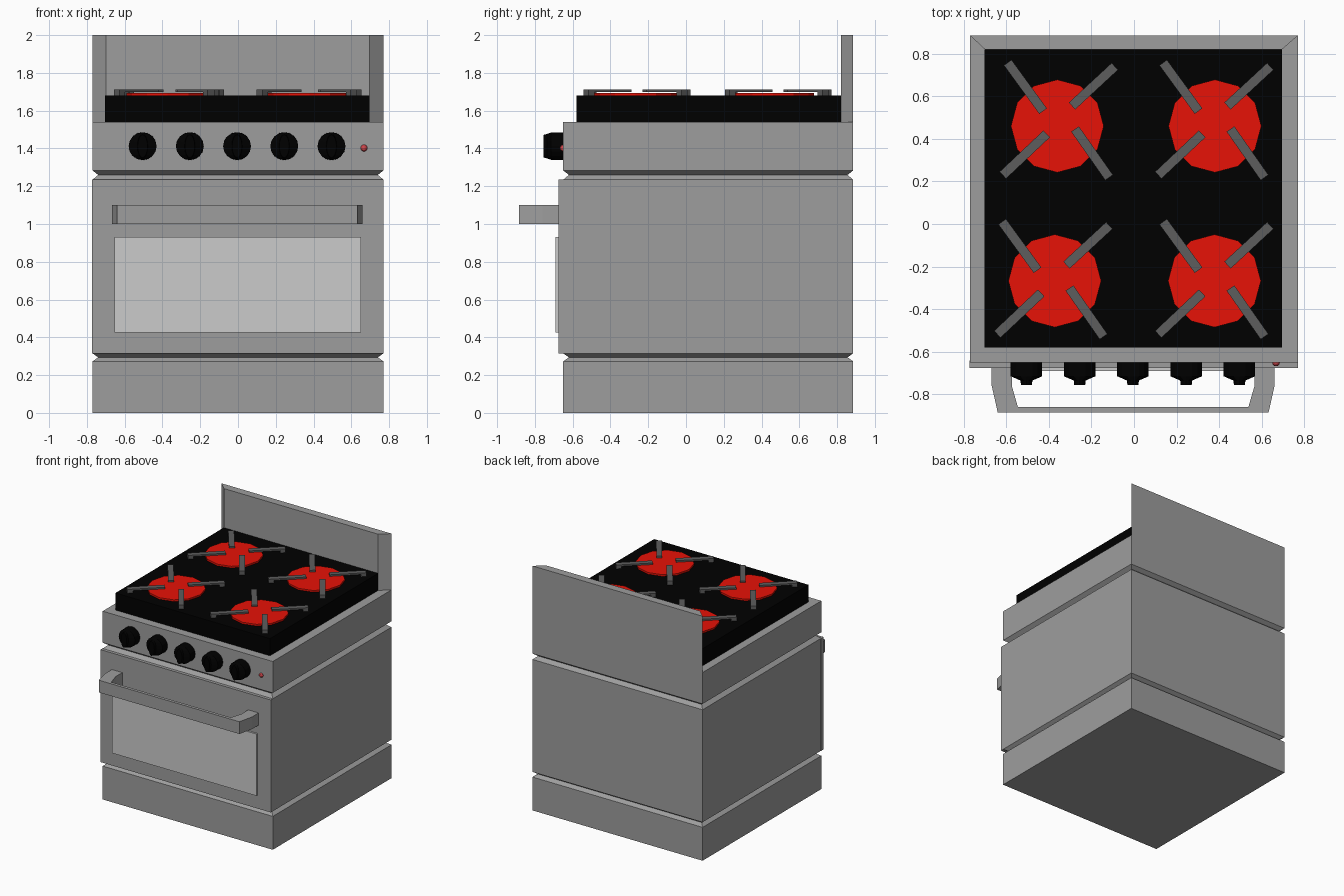
import bpy
from math import cos, sin, pi
from mathutils import Vector

if "Cube" in bpy.data.objects:
    bpy.data.objects.remove(bpy.data.objects["Cube"])


def material(name, rgb):
    m = bpy.data.materials.new(name)
    m.diffuse_color = (*rgb, 1)
    m.use_nodes = True
    m.node_tree.nodes["Principled BSDF"].inputs["Base Color"].default_value = m.diffuse_color
    return m


STEEL = material("body_steel", (0.34, 0.34, 0.34))
BLACK = material("black_enamel", (0.0, 0.0, 0.0))
RED = material("burner_red", (0.8, 0.006, 0.002))
PINK = material("indicator_red", (0.6, 0.06, 0.07))
GLASS = material("window_glass", (0.8, 0.8, 0.8))
IRON = material("grate_iron", (0.11, 0.11, 0.11))


def loft(name, rings, mat=STEEL):
    """Skin a stack of equal-length point rings and cap both ends."""
    n = len(rings[0])
    verts = [p for ring in rings for p in ring]
    faces = [list(range(n))[::-1], list(range(len(verts) - n, len(verts)))]
    for k in range(len(rings) - 1):
        for i in range(n):
            j = (i + 1) % n
            faces.append((k * n + i, k * n + j, (k + 1) * n + j, (k + 1) * n + i))
    mesh = bpy.data.meshes.new(name)
    mesh.from_pydata(verts, [], faces)
    mesh.materials.append(mat)
    ob = bpy.data.objects.new(name, mesh)
    bpy.context.collection.objects.link(ob)
    return ob


def prism(name, outline, z0, z1, mat=STEEL):
    return loft(name, [[(x, y, z) for x, y in outline] for z in (z0, z1)], mat)


def box(name, x0, x1, y0, y1, z0, z1, mat=STEEL):
    return prism(name, [(x0, y0), (x1, y0), (x1, y1), (x0, y1)], z0, z1, mat)


def body_ring(z, inset):
    x, y0, y1 = 0.77 - inset, -0.65 + inset, 0.885 - inset
    return [(-x, y0, z), (x, y0, z), (x, y1, z), (-x, y1, z)]


# Body with two V grooves running all round
loft("oven_body", [body_ring(z, i) for z, i in (
    (0, 0), (0.273, 0), (0.294, 0.03), (0.315, 0), (1.235, 0),
    (1.26, 0.03), (1.283, 0), (1.54, 0))])

# Door, window and back panel with angled ends
box("oven_door", -0.772, 0.77, -0.676, -0.64, 0.315, 1.235)
box("door_window", -0.655, 0.65, -0.691, -0.67, 0.425, 0.93, GLASS)
prism("back_panel", [(-0.70, 0.82), (0.695, 0.82), (0.77, 0.885), (-0.77, 0.885)], 1.54, 2.0)

# Door handle bracket
prism("door_handle", [
    (-0.668, -0.67), (-0.668, -0.76), (-0.64, -0.885), (0.632, -0.885),
    (0.66, -0.76), (0.66, -0.67), (0.566, -0.67), (0.566, -0.76),
    (0.537, -0.86), (-0.545, -0.86), (-0.574, -0.76), (-0.574, -0.67)], 1.0, 1.1)

# Cooktop slab
box("cooktop", -0.703, 0.695, -0.58, 0.82, 1.54, 1.68, BLACK)

# Control knobs: round barrel narrowing to an upright grip
for k in range(5):
    cx = -0.505 + 0.25 * k
    loft(f"control_knob_{k + 1}", [
        [(cx + rx * cos(i * pi / 8), y, 1.412 + rz * sin(i * pi / 8)) for i in range(16)]
        for y, rx, rz in ((-0.64, 0.074, 0.074), (-0.715, 0.074, 0.072),
                          (-0.735, 0.028, 0.065), (-0.755, 0.026, 0.06))], BLACK)

# Indicator lamp
bpy.ops.mesh.primitive_uv_sphere_add(segments=12, ring_count=6, radius=0.018,
                                     location=(0.667, -0.65, 1.402))
lamp = bpy.context.object
lamp.name = "indicator_lamp"
lamp.data.materials.append(PINK)

# Burner plates
plates = [(-0.36, 0.46), (0.38, 0.46), (-0.372, -0.267), (0.378, -0.267)]
for k, (cx, cy) in enumerate(plates):
    prism(f"burner_plate_{k + 1}", [(cx + 0.218 * cos(i * pi / 6), cy + 0.218 * sin(i * pi / 6))
                                    for i in range(12)], 1.67, 1.694, RED)

# Pan supports: four arms per burner, each a thin bar with a foot at the outer end
arms = [((-0.233, 0.298), (-0.067, 0.07)), ((0.27, 0.28), (0.069, 0.094)),
        ((-0.256, -0.231), (-0.05, -0.037)), ((0.243, -0.242), (0.083, -0.014))]
grates = [(-0.36, 0.46), (0.37, 0.46), (-0.386, -0.287), (0.37, -0.287)]
for k, centre in enumerate(grates):
    for a, (outer, inner) in enumerate(arms):
        p, q = Vector(centre) + Vector(outer), Vector(centre) + Vector(inner)
        d = (q - p).normalized()
        side = Vector((-d.y, d.x)) * 0.022
        profile = [(p, 1.675), (p + d * 0.04, 1.675), (p + d * 0.04, 1.698),
                   (q, 1.698), (q, 1.711), (p, 1.711)]
        loft(f"pan_support_{k + 1}_{a + 1}",
             [[(v.x + s * side.x, v.y + s * side.y, z) for v, z in profile]
              for s in (1, -1)], IRON)

# Make all face normals point outward
for ob in bpy.context.collection.objects:
    bpy.ops.object.select_all(action='DESELECT')
    bpy.context.view_layer.objects.active = ob
    ob.select_set(True)
    bpy.ops.object.mode_set(mode='EDIT')
    bpy.ops.mesh.select_all(action='SELECT')
    bpy.ops.mesh.normals_make_consistent(inside=False)
    bpy.ops.object.mode_set(mode='OBJECT')
